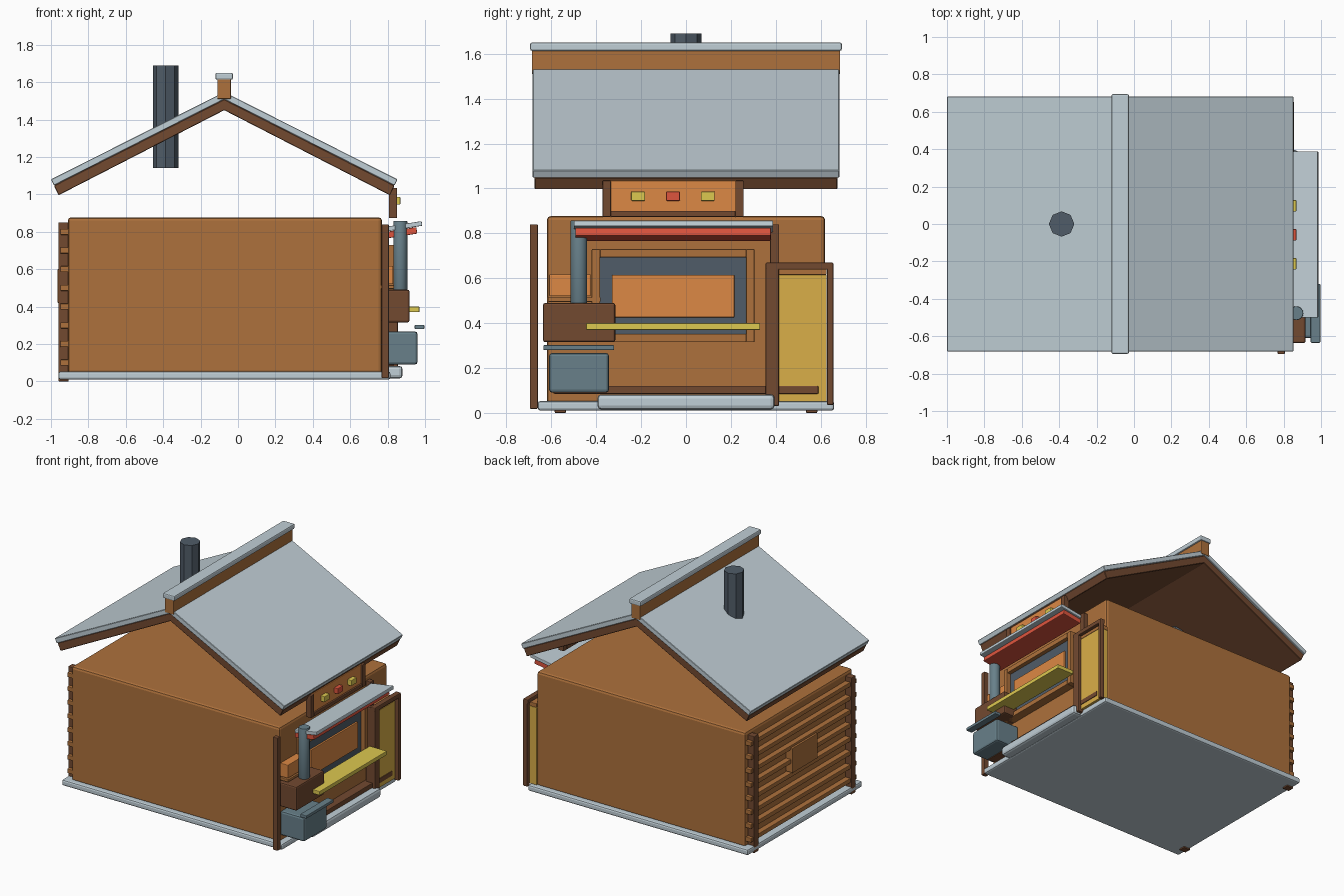
import bpy, bmesh, math

if "Cube" in bpy.data.objects:
    bpy.data.objects.remove(bpy.data.objects["Cube"])

COLORS = {
    "wall_wood": (0.42, 0.165, 0.045), "dark_wood": (0.17, 0.067, 0.03),
    "pale_metal": (0.53, 0.62, 0.67), "dark_metal": (0.08, 0.107, 0.138),
    "teal_metal": (0.138, 0.216, 0.254), "orange_panel": (0.72, 0.25, 0.058),
    "door_yellow": (0.70, 0.43, 0.065), "shelf_yellow": (0.72, 0.58, 0.08),
    "red_paint": (0.73, 0.09, 0.048),
}
MATS = {}
for key, rgb in COLORS.items():
    MATS[key] = bpy.data.materials.new(key)
    MATS[key].diffuse_color = (*rgb, 1)


def finish(name, bm, mat, bevel=0.0, segments=2):
    bmesh.ops.recalc_face_normals(bm, faces=bm.faces)
    me = bpy.data.meshes.new(name)
    bm.to_mesh(me)
    bm.free()
    me.materials.append(MATS[mat])
    ob = bpy.data.objects.new(name, me)
    bpy.context.collection.objects.link(ob)
    if bevel:
        mod = ob.modifiers.new("bevel", "BEVEL")
        mod.width, mod.segments = bevel, segments
    return ob


def box(name, x, y, z, mat, bevel=0.004, tilt=0.0):
    bm = bmesh.new()
    bmesh.ops.create_cube(bm, size=1)
    for v in bm.verts:
        v.co = [c * (b - a) for c, (a, b) in zip(v.co, (x, y, z))]
    ob = finish(name, bm, mat, bevel)
    ob.location = [(a + b) / 2 for a, b in (x, y, z)]
    ob.rotation_euler.y = tilt
    return ob


def extrude_y(name, profile, half, mat):
    bm = bmesh.new()
    face = bm.faces.new([bm.verts.new((x, -half, z)) for x, z in profile])
    res = bmesh.ops.extrude_face_region(bm, geom=[face])
    for v in res["geom"]:
        if isinstance(v, bmesh.types.BMVert):
            v.co.y = half
    return finish(name, bm, mat, 0.003, 1)


def cylinder(name, x, y, r, z0, z1, sides, mat, bevel=0.0):
    bm = bmesh.new()
    bmesh.ops.create_cone(bm, cap_ends=True, segments=sides, radius1=r, radius2=r, depth=z1 - z0)
    ob = finish(name, bm, mat, bevel)
    ob.location = (x, y, (z0 + z1) / 2)
    return ob


def frame(name, x, y, z, w, mat, bevel=0.004):
    # four bars around an opening facing +x
    box(name + "_left", x, (y[0], y[0] + w), z, mat, bevel)
    box(name + "_right", x, (y[1] - w, y[1]), z, mat, bevel)
    box(name + "_top", x, (y[0] + w, y[1] - w), (z[1] - w, z[1]), mat, bevel)
    box(name + "_bottom", x, (y[0] + w, y[1] - w), (z[0], z[0] + w), mat, bevel)


# Base, step and main body
box("base_slab", (-0.96, 0.815), (-0.66, 0.66), (0.01, 0.053), "pale_metal", 0.012)
box("front_step", (0.78, 0.88), (-0.395, 0.395), (0.015, 0.083), "pale_metal", 0.018)
box("cabin_body", (-0.91, 0.77), (-0.62, 0.62), (0.04, 0.877), "wall_wood", 0.018)

# Roof: pale covering over dark boards, mirrored about the ridge
RX = -0.0735


def gable(eave_top, ridge_top, eave_low, ridge_low):
    (a, az), (b, bz) = eave_top, eave_low
    return [(RX - a, az), (RX, ridge_top), (RX + a, az),
            (RX + b, bz), (RX, ridge_low), (RX - b, bz)]


extrude_y("roof_covering", gable((0.9265, 1.08), 1.547, (0.9105, 1.047), 1.508), 0.683, "pale_metal")
extrude_y("roof_boards", gable((0.9105, 1.047), 1.508, (0.886, 0.995), 1.45), 0.674, "dark_wood")
box("ridge_beam", (-0.11, -0.038), (-0.687, 0.687), (1.51, 1.617), "wall_wood")
box("ridge_cap", (-0.121, -0.027), (-0.694, 0.694), (1.613, 1.65), "pale_metal", 0.008)
cylinder("chimney", -0.387, 0, 0.068, 1.14, 1.69, 8, "dark_metal")

# Plank wall on the left side
for s, side in ((-1, "front"), (1, "back")):
    box("plank_post_" + side, (-0.96, -0.905), sorted((s * 0.535, s * 0.585)), (0, 0.85), "dark_wood")
for i in range(8):
    z = 0.1 + 0.1 * i
    box(f"wall_plank_{i + 1}", (-0.95, -0.9), (-0.61, 0.61), (z - 0.016, z + 0.016), "wall_wood")
box("wall_plaque", (-0.965, -0.9), (-0.14, 0.15), (0.42, 0.6), "wall_wood")

# Right side posts and skirting
box("corner_post", (0.768, 0.806), (-0.696, -0.66), (0.018, 0.84), "dark_wood")
box("door_side_post", (0.768, 0.806), (0.375, 0.415), (0.018, 0.84), "dark_wood")
box("skirting", (0.76, 0.835), (-0.59, 0.59), (0.085, 0.12), "dark_wood")

# Sign under the eave with three lamps
SX = (0.806, 0.85)
box("sign_panel", (0.81, 0.838), (-0.345, 0.235), (0.885, 1.035), "orange_panel")
box("sign_frame_left", SX, (-0.372, -0.335), (0.873, 1.035), "dark_wood")
box("sign_frame_right", SX, (0.22, 0.257), (0.873, 1.035), "dark_wood")
box("sign_frame_bottom", SX, (-0.335, 0.22), (0.873, 0.9), "dark_wood")
for i, (y, m) in enumerate(((-0.213, "shelf_yellow"), (-0.058, "red_paint"), (0.097, "shelf_yellow"))):
    box(f"sign_lamp_{i + 1}", (0.83, 0.868), (y - 0.031, y + 0.031), (0.945, 0.986), m)

# Tilted awning
TILT = -math.radians(9)
box("awning_top", (0.805, 0.985), (-0.5, 0.388), (0.818, 0.843), "pale_metal", 0.004, TILT)
box("awning_trim", (0.802, 0.957), (-0.493, 0.378), (0.778, 0.813), "red_paint", 0.004, TILT)

# Serving window and shelf
frame("window_frame", (0.76, 0.835), (-0.42, 0.305), (0.315, 0.73), 0.037, "wall_wood")
box("window_glass", (0.76, 0.805), (-0.385, 0.27), (0.35, 0.694), "dark_metal")
box("window_panel", (0.79, 0.818), (-0.33, 0.215), (0.425, 0.615), "orange_panel")
box("serving_shelf", (0.83, 0.97), (-0.445, 0.33), (0.37, 0.4), "shelf_yellow")
box("small_panel", (0.76, 0.83), (-0.61, -0.425), (0.52, 0.617), "orange_panel")
box("small_sill", (0.76, 0.835), (-0.615, -0.38), (0.495, 0.515), "wall_wood")

# Stove, flue and storage bin
box("stove_box", (0.765, 0.917), (-0.637, -0.315), (0.315, 0.49), "dark_wood", 0.01)
flue = cylinder("stove_flue", 0.868, -0.477, 0.037, 0.48, 0.858, 16, "teal_metal", 0.004)
flue.data.polygons.foreach_set("use_smooth", [len(p.vertices) == 4 for p in flue.data.polygons])
box("storage_bin", (0.765, 0.96), (-0.61, -0.343), (0.09, 0.267), "teal_metal", 0.014)
box("bin_rail", (0.945, 0.996), (-0.635, -0.32), (0.28, 0.302), "teal_metal")

# Door with its frame
box("door_panel", (0.765, 0.83), (0.4, 0.627), (0.05, 0.615), "door_yellow")
box("door_header", (0.765, 0.83), (0.4, 0.627), (0.615, 0.645), "wall_wood")
box("door_jamb_left", (0.78, 0.855), (0.355, 0.415), (0.03, 0.665), "dark_wood", 0.008)
box("door_jamb_right", (0.82, 0.855), (0.628, 0.657), (0.035, 0.665), "dark_wood", 0.006)
box("door_lintel", (0.815, 0.855), (0.355, 0.657), (0.638, 0.67), "dark_wood", 0.006)

for m in bpy.data.materials:
    if m.users and not m.is_grease_pencil:
        m.use_nodes = True
        m.node_tree.nodes["Principled BSDF"].inputs["Base Color"].default_value = m.diffuse_color
